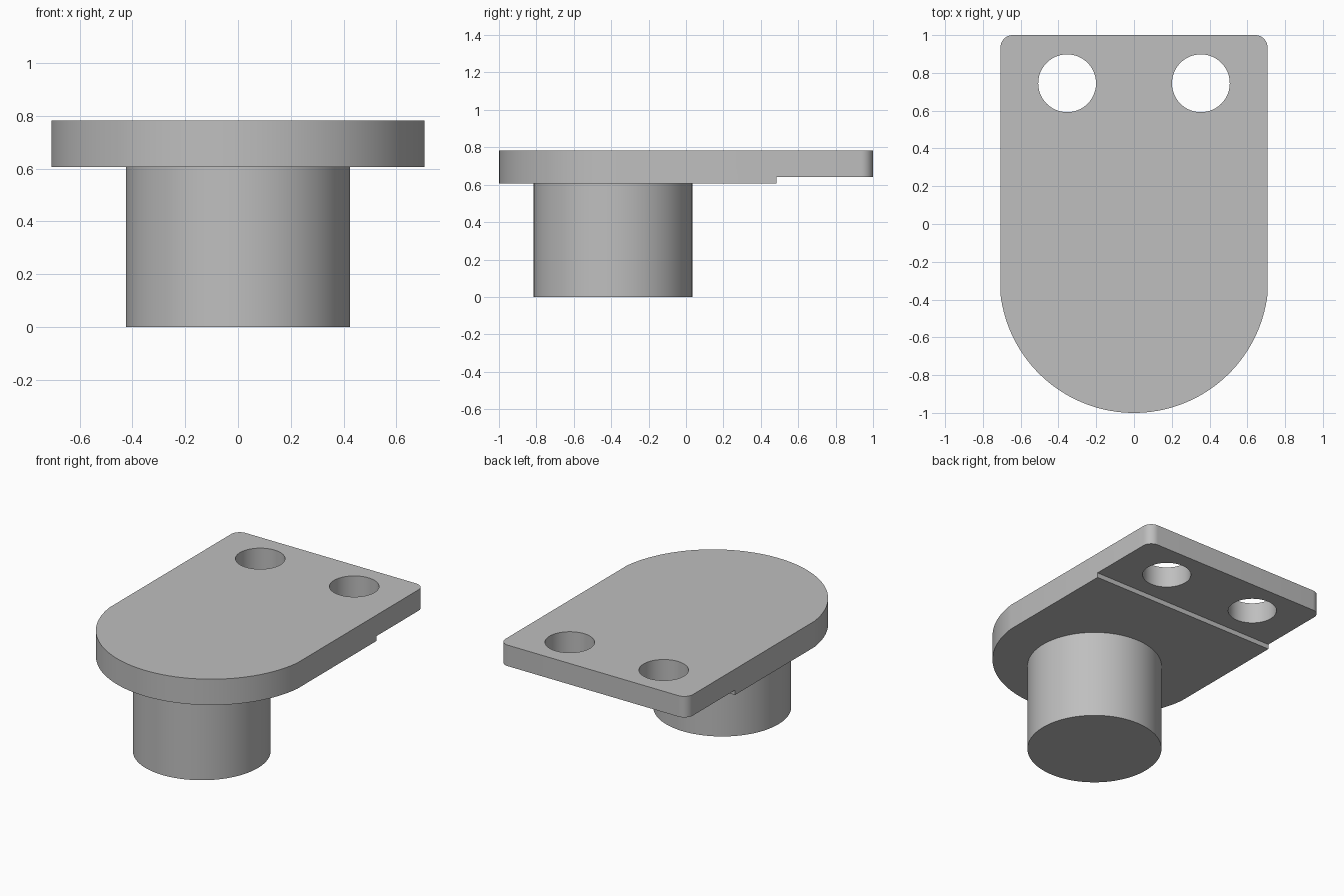
import bpy, bmesh, math

cube = bpy.data.objects.get("Cube")
if cube:
    bpy.data.objects.remove(cube, do_unlink=True)

GREY = (0.52, 0.52, 0.52, 1)
grey = bpy.data.materials.new("plain grey")
grey.use_nodes = True
grey.diffuse_color = GREY
grey.node_tree.nodes["Principled BSDF"].inputs["Base Color"].default_value = GREY

TOP, UNDER, STEP_Z, STEP_Y = 0.783, 0.607, 0.64, 0.483
HALF_WIDTH, NOSE_R, CORNER_R = 0.707, 0.712, 0.065


def arc(cx, cy, r, start, end, steps):
    angles = [start + (end - start) * i / steps for i in range(steps + 1)]
    return [(cx + r * math.cos(a), cy + r * math.sin(a)) for a in angles]


def prism(name, outline, z0, z1):
    """Extrude a closed outline upward from z0 to z1."""
    bm = bmesh.new()
    base = bm.faces.new([bm.verts.new((x, y, z0)) for x, y in outline])
    grown = bmesh.ops.extrude_face_region(bm, geom=[base])["geom"]
    top = [v for v in grown if isinstance(v, bmesh.types.BMVert)]
    bmesh.ops.translate(bm, verts=top, vec=(0, 0, z1 - z0))
    bmesh.ops.recalc_face_normals(bm, faces=bm.faces)
    mesh = bpy.data.meshes.new(name)
    bm.to_mesh(mesh)
    bm.free()
    mesh.materials.append(grey)
    ob = bpy.data.objects.new(name, mesh)
    bpy.context.collection.objects.link(ob)
    return ob


def disc(cx, cy, r, steps=96):
    return arc(cx, cy, r, 0, 2 * math.pi, steps)[:-1]


def activate(ob):
    bpy.ops.object.select_all(action="DESELECT")
    ob.select_set(True)
    bpy.context.view_layer.objects.active = ob


def cut(ob, cutter):
    mod = ob.modifiers.new("cut", "BOOLEAN")
    mod.operation = "DIFFERENCE"
    mod.solver = "EXACT"
    mod.object = cutter
    activate(ob)
    bpy.ops.object.modifier_apply(modifier=mod.name)
    bpy.data.objects.remove(cutter, do_unlink=True)


# Plate: rounded nose at the front, small rounded corners at the back
nose = math.acos(HALF_WIDTH / NOSE_R)
cx, cy = HALF_WIDTH - CORNER_R, 1 - CORNER_R
outline = arc(0, NOSE_R - 1, NOSE_R, math.pi + nose, 2 * math.pi - nose, 64)
outline += arc(cx, cy, CORNER_R, 0, math.pi / 2, 10)
outline += arc(-cx, cy, CORNER_R, math.pi / 2, math.pi, 10)
plate = prism("mounting_plate", outline, UNDER, TOP)

# Thinner back end
step = [(-1, STEP_Y), (1, STEP_Y), (1, 1.2), (-1, 1.2)]
cut(plate, prism("step_cutter", step, 0.5, STEP_Z))

# Pair of through holes
for side in (-1, 1):
    cut(plate, prism("hole_cutter", disc(side * 0.354, 0.745, 0.153), 0.4, 1))

# Round post under the nose
post = prism("post", disc(0, -0.39, 0.425), 0, UNDER + 0.02)

for ob in (plate, post):
    activate(ob)
    bpy.ops.object.shade_smooth_by_angle(angle=math.radians(30))
